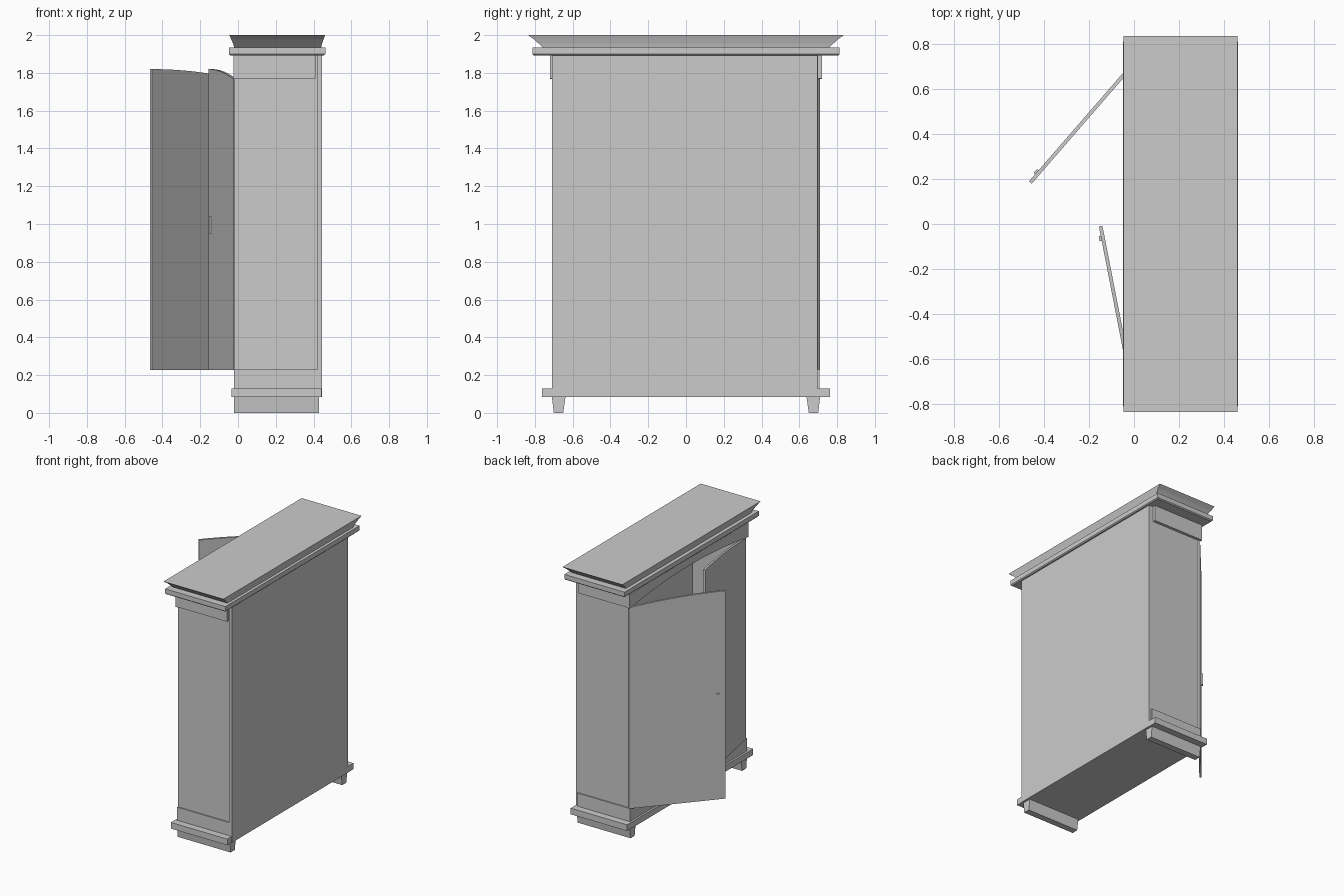
import bpy, bmesh
from mathutils import Vector

if "Cube" in bpy.data.objects:
    bpy.data.objects.remove(bpy.data.objects["Cube"])


def make_object(name, bm):
    bmesh.ops.recalc_face_normals(bm, faces=bm.faces[:])
    mesh = bpy.data.meshes.new(name)
    bm.to_mesh(mesh)
    bm.free()
    obj = bpy.data.objects.new(name, mesh)
    bpy.context.collection.objects.link(obj)
    return obj


def prism(name, outline, offset):
    """Extrude a flat outline of 3D points by an offset vector."""
    bm = bmesh.new()
    face = bm.faces.new([bm.verts.new(p) for p in outline])
    out = bmesh.ops.extrude_face_region(bm, geom=[face])
    moved = [g for g in out["geom"] if isinstance(g, bmesh.types.BMVert)]
    bmesh.ops.translate(bm, verts=moved, vec=Vector(offset))
    # the source face is kept by the extrusion, closing the solid
    if not face.is_valid or len(face.edges[0].link_faces) < 2:
        bm.faces.new([v for v in bm.verts if v not in moved])
    return make_object(name, bm)


def box(name, x0, x1, y0, y1, z0, z1):
    return prism(name, [(x0, y0, z0), (x1, y0, z0), (x1, y1, z0), (x0, y1, z0)],
                 (0, 0, z1 - z0))


def stacked(name, rings):
    """Loft rectangles given as (x0, x1, half_y, z)."""
    bm = bmesh.new()
    loops = [[bm.verts.new(p) for p in
              ((x0, -h, z), (x1, -h, z), (x1, h, z), (x0, h, z))]
             for x0, x1, h, z in rings]
    bm.faces.new(loops[0])
    bm.faces.new(loops[-1])
    for a, b in zip(loops, loops[1:]):
        for i in range(4):
            j = (i + 1) % 4
            bm.faces.new((a[i], a[j], b[j], b[i]))
    return make_object(name, bm)


def arch(t):
    """Height of the arch; t is 0 at the middle, 1 at the outer ends."""
    return 1.82 - 0.053 * t * t


# Cabinet shell
box("back_panel", 0.42, 0.445, -0.71, 0.695, 0.083, 1.9)
stacked("base_moulding", [(-0.035, 0.443, 0.762, 0.083), (-0.035, 0.443, 0.762, 0.13)])
box("front_plinth", -0.02, 0.0, -0.708, 0.708, 0.13, 0.23)

for s, side in ((-1, "right"), (1, "left")):
    def side_box(name, x0, x1, ya, yb, z0, z1):
        y0, y1 = sorted((s * ya, s * yb))
        return box(side + name, x0, x1, y0, y1, z0, z1)

    side_box("_side_panel", -0.018, 0.428, 0.68, 0.699, 0.13, 1.9)
    side_box("_plinth", -0.02, 0.428, 0.69, 0.708, 0.13, 0.23)
    side_box("_frieze", -0.022, 0.41, 0.69, 0.72, 1.77, 1.9)
    # Long tapered foot under each side
    prism(side + "_foot", [(-0.02, s * y, z) for y, z in
          ((0.65, 0), (0.70, 0), (0.71, 0.085), (0.638, 0.085))], (0.448, 0, 0))

# Front frieze with an arched lower edge
N = 16
curve = [(-0.70 + 1.4 * i / N, arch(abs(-1 + 2 * i / N))) for i in range(N + 1)]
outline = [(-0.72, 1.9), (-0.72, 1.767)] + curve + [(0.72, 1.767), (0.72, 1.9)]
prism("front_frieze", [(-0.024, y, z) for y, z in outline], (0.024, 0, 0))

# Cornice: flat moulding below, flared crown above
stacked("cornice_moulding", [(-0.042, 0.455, 0.805, 1.892), (-0.048, 0.462, 0.812, 1.899),
                             (-0.048, 0.462, 0.812, 1.934)])
stacked("cornice_crown", [(-0.02, 0.44, 0.757, 1.934), (-0.026, 0.445, 0.78, 1.955),
                          (-0.036, 0.453, 0.805, 1.978), (-0.046, 0.461, 0.836, 2.0)])

# Open arched doors, each with a small pull
L, T = 0.69, 0.016
for side, tip, d, out_sign in (
        ("left", Vector((-0.461, 0.184, 0)), Vector((-0.655, -0.755, 0)), 1),
        ("right", Vector((-0.148, -0.010, 0)), Vector((-0.191, 0.981, 0)), -1)):
    d.normalize()
    n = Vector((d.y, -d.x, 0)) * out_sign
    hinge = tip - d * L

    def at(u, z, off):
        return hinge + d * u + n * off + Vector((0, 0, z))

    steps = 10
    top = [at(L * (1 - i / steps), arch(i / steps), -T / 2) for i in range(steps + 1)]
    prism(side + "_door", [at(0, 0.228, -T / 2), at(L, 0.228, -T / 2)] + top, n * T)
    prism(side + "_door_pull", [at(u, z, T / 2 - 0.002) for u, z in
          ((L - 0.065, 0.95), (L - 0.042, 0.95), (L - 0.042, 1.04), (L - 0.065, 1.04))],
          n * 0.011)


# Turn pulls so they sit on the outer (front) door faces
for o in bpy.data.objects:
    o.select_set(False)
